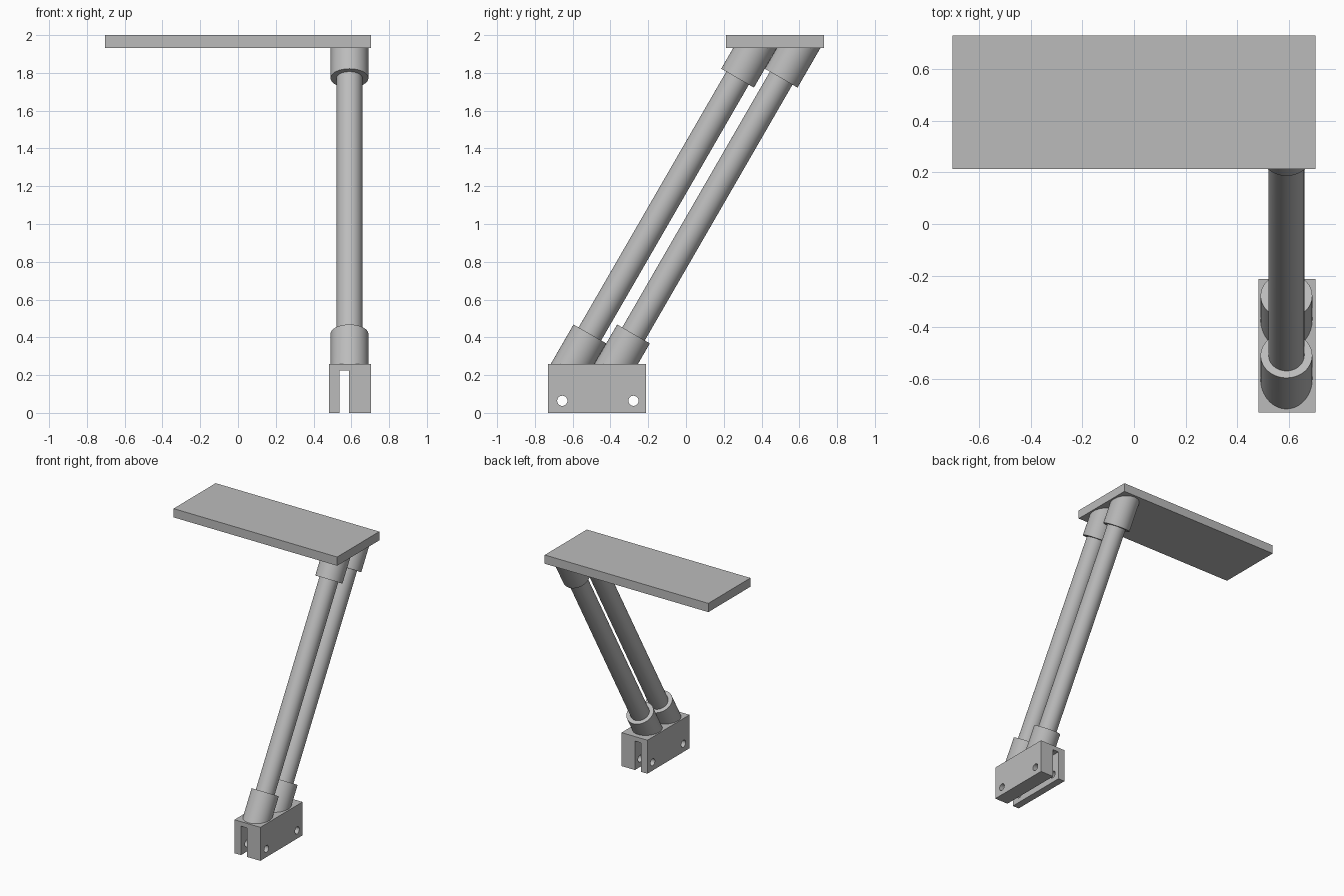
import bpy
import bmesh
from math import radians
from mathutils import Matrix, Vector

cube = bpy.data.objects.get("Cube")
if cube:
    bpy.data.objects.remove(cube, do_unlink=True)

grey = bpy.data.materials.new("light_grey")
grey.use_nodes = True
COLOUR = (0.5, 0.5, 0.5, 1)
grey.diffuse_color = COLOUR
grey.node_tree.nodes["Principled BSDF"].inputs["Base Color"].default_value = COLOUR

TILT = radians(30)
AXIS = Matrix.Rotation(-TILT, 3, "X") @ Vector((0, 0, 1))
ARM_X = 0.59
BASE_TOP, PLATE_BOTTOM = 0.26, 1.932
LOWER_RIM, UPPER_RIM = 0.418, 1.772


def finish(name, bm):
    mesh = bpy.data.meshes.new(name)
    bm.to_mesh(mesh)
    bm.free()
    mesh.materials.append(grey)
    obj = bpy.data.objects.new(name, mesh)
    bpy.context.collection.objects.link(obj)
    return obj


def box(name, low, high):
    low, high = Vector(low), Vector(high)
    bm = bmesh.new()
    size = Matrix.Diagonal((*(high - low), 1))
    bmesh.ops.create_cube(bm, size=1, matrix=Matrix.Translation((low + high) / 2) @ size)
    return finish(name, bm)


def activate(obj):
    bpy.ops.object.select_all(action="DESELECT")
    obj.select_set(True)
    bpy.context.view_layer.objects.active = obj


def smooth(obj):
    activate(obj)
    bpy.ops.object.shade_smooth_by_angle(angle=radians(35))


def cut(obj, cutter):
    cutter.hide_render = True
    mod = obj.modifiers.new("cut", "BOOLEAN")
    mod.operation = "DIFFERENCE"
    mod.solver = "EXACT"
    mod.object = cutter
    activate(obj)
    bpy.ops.object.modifier_apply(modifier=mod.name)
    bpy.data.objects.remove(cutter, do_unlink=True)


def rod(name, foot_y, radius, z0, z1, flat_bottom=False, flat_top=False):
    """Tilted cylinder between two heights, with ends square or cut level."""
    bm = bmesh.new()
    length = (z1 - z0) / AXIS.z
    centre = Vector((ARM_X, foot_y, BASE_TOP)) + AXIS * ((z0 + z1) / 2 - BASE_TOP) / AXIS.z
    place = Matrix.Translation(centre) @ Matrix.Rotation(-TILT, 4, "X")
    bmesh.ops.create_cone(bm, cap_ends=True, segments=64, radius1=radius,
                          radius2=radius, depth=length)
    for v in bm.verts:
        top = v.co.z > 0
        v.co = place @ v.co
        if flat_top if top else flat_bottom:
            v.co += AXIS * ((z1 if top else z0) - v.co.z) / AXIS.z
    smooth(finish(name, bm))


# Table plate
box("table_plate", (-0.703, 0.213, PLATE_BOTTOM), (0.703, 0.73, 2))

# Clamp block with an open slot and two cross holes
clamp = box("clamp_block", (0.481, -0.73, 0), (0.703, -0.213, BASE_TOP))
cut(clamp, box("slot_cutter", (0.537, -1, -0.1), (0.588, 0, 0.225)))
for hole_y in (-0.655, -0.278):
    bm = bmesh.new()
    place = Matrix.Translation((ARM_X, hole_y, 0.064)) @ Matrix.Rotation(radians(90), 4, "Y")
    bmesh.ops.create_cone(bm, cap_ends=True, segments=32, radius1=0.027,
                          radius2=0.027, depth=0.5, matrix=place)
    cut(clamp, finish("hole_cutter", bm))
smooth(clamp)

# Two parallel tilted tubes, each held by a lower and an upper collar
for label, foot_y in (("front", -0.6), ("back", -0.369)):
    rod(label + "_tube", foot_y, 0.069, BASE_TOP, PLATE_BOTTOM, True, True)
    rod(label + "_lower_collar", foot_y, 0.1, BASE_TOP, LOWER_RIM, flat_bottom=True)
    rod(label + "_upper_collar", foot_y, 0.1, UPPER_RIM, PLATE_BOTTOM, flat_top=True)
